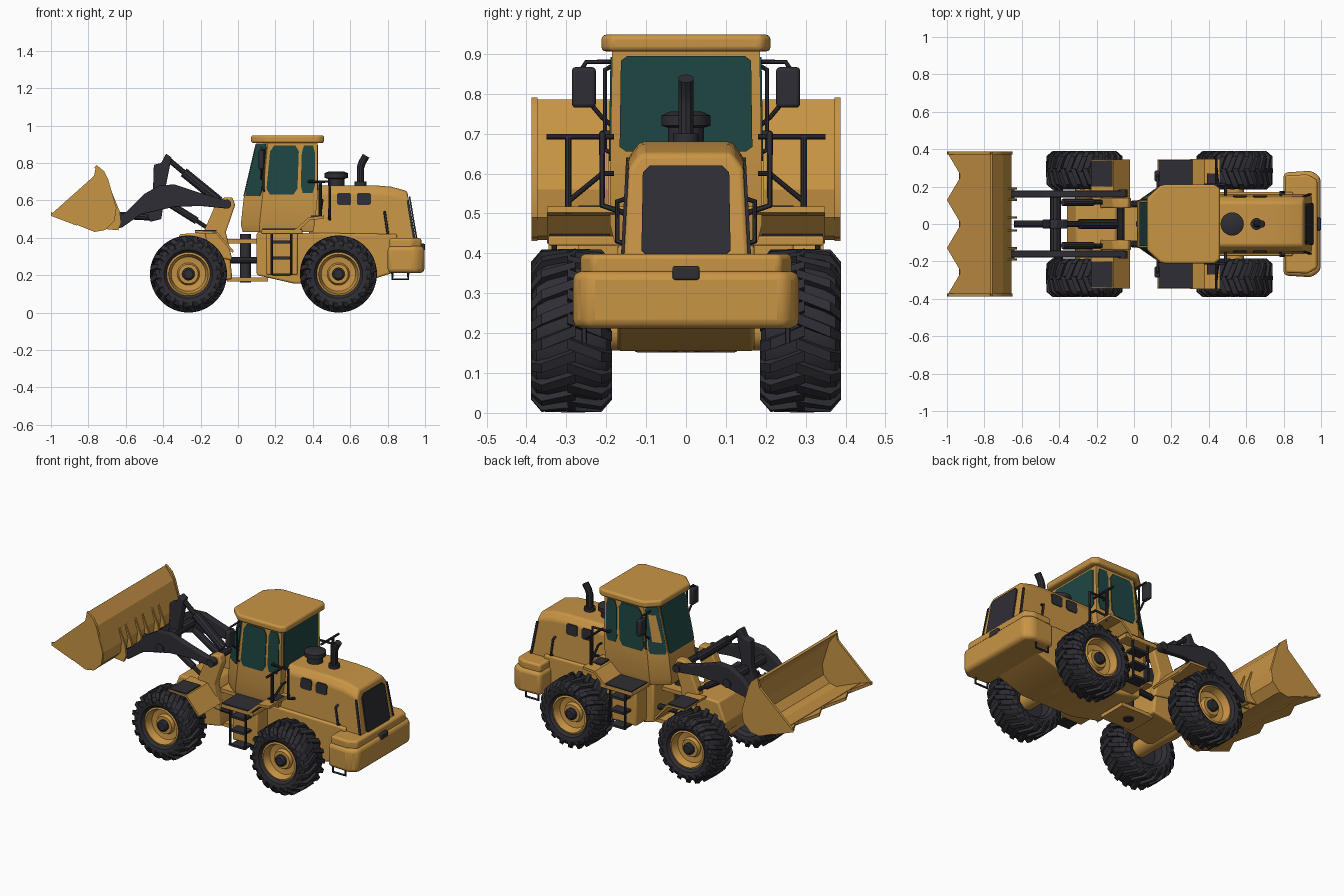
import bpy, bmesh, math
from mathutils import Vector as V

if "Cube" in bpy.data.objects:
    bpy.data.objects.remove(bpy.data.objects["Cube"])

def material(name, c):
    m = bpy.data.materials.new(name)
    m.diffuse_color = (*c, 1)
    m.use_nodes = True
    m.node_tree.nodes["Principled BSDF"].inputs["Base Color"].default_value = m.diffuse_color
    return m
YEL = material("yellow paint", (0.58, 0.30, 0.06))
DARK = material("dark rubber and steel", (0.027, 0.027, 0.035))
GLASS = material("teal glass", (0.013, 0.062, 0.056))

# ---------- helpers ----------
def loft(name, lofts, mat, bevel=0):
    bm = bmesh.new()
    for rings in lofts:
        vs = [[bm.verts.new(p) for p in r] for r in rings]
        n = len(vs[0])
        for a, b in zip(vs, vs[1:]):
            for i in range(n):
                bm.faces.new((a[i], a[(i + 1) % n], b[(i + 1) % n], b[i]))
        bm.faces.new(vs[0]); bm.faces.new(vs[-1])
    bmesh.ops.recalc_face_normals(bm, faces=bm.faces)
    me = bpy.data.meshes.new(name)
    bm.to_mesh(me); bm.free()
    me.materials.append(mat)
    o = bpy.data.objects.new(name, me)
    bpy.context.collection.objects.link(o)
    if bevel:
        b = o.modifiers.new("bevel", 'BEVEL')
        b.width, b.segments, b.limit_method = bevel, 3, 'ANGLE'
    return o

def prism(name, pts, lo, hi, mat, bevel=0, axis='y'):
    f = (lambda p, t: (p[0], t, p[1])) if axis == 'y' else (lambda p, t: (p[0], p[1], t))
    return loft(name, [[[f(p, t) for p in pts] for t in (lo, hi)]], mat, bevel)

def box(name, x, y, z, mat, bevel=0):
    return prism(name, [(x[0], z[0]), (x[1], z[0]), (x[1], z[1]), (x[0], z[1])], min(y), max(y), mat, bevel)

def strip(name, pts, t, lo, hi, mat):
    # sheet of thickness t following an xz path
    ps, off = [V(p) for p in pts], []
    for i, p in enumerate(ps):
        d = (ps[min(i + 1, len(ps) - 1)] - ps[max(i - 1, 0)]).normalized()
        off.append(p + V((-d.y, d.x)) * t)
    segs = []
    for i in range(len(ps) - 1):
        q = [ps[i], ps[i + 1], off[i + 1], off[i]]
        segs.append([[(p.x, y, p.y) for p in q] for y in (min(lo, hi), max(lo, hi))])
    return loft(name, segs, mat)

def lathe(name, prof, c, mat, axis='y', n=40):
    rings = []
    for t, r in prof:
        cs = [(r * math.cos(k * math.tau / n), r * math.sin(k * math.tau / n)) for k in range(n)]
        rings.append([(c[0] + a, c[1] + t, c[2] + b) if axis == 'y' else (c[0] + a, c[1] + b, c[2] + t) for a, b in cs])
    return loft(name, [rings], mat)

def tube(name, pts, r, mat=DARK):
    cu = bpy.data.curves.new(name, 'CURVE')
    cu.dimensions, cu.bevel_depth, cu.bevel_resolution, cu.use_fill_caps = '3D', r, 3, True
    sp = cu.splines.new('POLY')
    sp.points.add(len(pts) - 1)
    for q, p in zip(sp.points, pts):
        q.co = (*p, 1)
    o = bpy.data.objects.new(name, cu)
    bpy.context.collection.objects.link(o)
    bpy.ops.object.select_all(action='DESELECT')
    o.select_set(True)
    bpy.context.view_layer.objects.active = o
    bpy.ops.object.convert(target='MESH')
    o = bpy.context.view_layer.objects.active
    o.data.materials.clear()
    o.data.materials.append(mat)

def panel(name, quad, mat, u=(0, 1), v=(0, 1), cut=0.1):
    # thin plate with clipped corners lying on a quad
    a, b, c, d = [V(p) for p in quad]
    nrm = (b - a).cross(d - a).normalized() * 0.004
    k = cut
    uv = [(k, 0), (1 - k, 0), (1, k), (1, 1 - k), (1 - k, 1), (k, 1), (0, 1 - k), (0, k)]
    pts = []
    for s, t in uv:
        s, t = u[0] + (u[1] - u[0]) * s, v[0] + (v[1] - v[0]) * t
        pts.append(a.lerp(b, s).lerp(d.lerp(c, s), t))
    loft(name, [[[p - nrm for p in pts], [p + nrm for p in pts]]], mat)

# ---------- wheels ----------
for wx in (-0.265, 0.537):
    for s in (-1, 1):
        c = (wx, s * 0.287, 0.206)
        half = [(0.02, .108), (0.075, .112), (0.094, .13), (0.099, .155), (0.088, .178), (0.06, .19)]
        lathe("tyre", half + [(-t, r) for t, r in reversed(half)], c, DARK)
        lugs = []
        for i in range(20):
            for side in (-1, 1):
                a0 = (i + (0.5 if side > 0 else 0)) * math.tau / 20
                rings = []
                for t, da, ro, ri in ((-.01, 0, .206, .18), (.075, .17, .204, .175), (.102, .25, .172, .145)):
                    rings.append([(c[0] + r * math.cos(a0 - da + w), c[1] + side * t, c[2] + r * math.sin(a0 - da + w))
                                  for r, w in ((ri, -.085), (ro, -.065), (ro, .065), (ri, .085))])
                lugs.append(rings)
        loft("tyre_lugs", lugs, DARK)
        lathe("rim", [(s * t, r) for t, r in ((.0, .11), (.08, .116), (.084, .106), (.04, .092), (.035, .06), (.055, .052), (.055, .02))], c, YEL)
        lathe("hub", [(s * .03, .034), (s * .07, .034), (s * .078, .024)], c, DARK, n=16)
    lathe("axle", [(-.27, .05), (-.1, .05), (0, .055), (.1, .05), (.27, .05)], (wx, 0, .206), YEL, n=24)

# ---------- frames and articulation ----------
prism("rear_frame", [(.1, .43), (.1, .2), (.3, .155), (.65, .155), (.85, .22), (.85, .42)], -.172, .172, YEL, .01)
prism("front_frame", [(-.36, .3), (-.31, .42), (-.1, .43), (-.05, .36), (-.03, .18), (-.2, .15), (-.31, .2)], -.13, .13, YEL, .01)
for z in (.165, .37):
    box("hinge_plate", (-.06, .16), (-.09, .09), (z, z + .022), YEL)
lathe("hinge_pin", [(.16, .03), (.42, .03)], (.04, 0, 0), DARK, 'z', 20)
for s in (-1, 1):
    tube("steering_cylinder", [(-.08, s * .1, .28), (.14, s * .12, .28)], .018)
    prism("loader_tower", [(-.115, .59), (-.075, .615), (-.03, .615), (-.015, .575), (-.065, .43), (-.03, .28), (-.15, .3), (-.18, .44)],
          *sorted((s * .085, s * .14)), YEL, .008)
    strip("front_fender", [(-.23, .425), (-.115, .42), (-.03, .32)], .012, s * .13, s * .345, YEL)
    box("front_fender_mat", (-.23, -.115), (s * .2, s * .34), (.434, .441), DARK)

# ---------- hood ----------
def hood_ring(x, zt, k=0):
    half = [(.16, .36), (.145, zt - .04), (.115, zt)]
    pts = half + [(-y, z) for y, z in reversed(half)]
    return [(x + k * (.65 - z), y, z) for y, z in pts]
loft("hood", [[hood_ring(.38, .68), hood_ring(.73, .68), hood_ring(.82, .673, .06), hood_ring(.905, .65, .17)]], YEL, .012)
gx = lambda z: .912 + .17 * (.65 - z)
panel("rear_grille", [(gx(.39), -.112, .39), (gx(.39), .112, .39), (gx(.62), .108, .62), (gx(.62), -.108, .62)], DARK, cut=.08)
hw = lambda z: .161 - .0536 * (z - .36)
for s in (-1, 1):
    for x0, x1 in ((.53, .605), (.635, .71)):
        panel("hood_vent", [(x0, s * hw(.575), .575), (x1, s * hw(.575), .575), (x1, s * hw(.64), .64), (x0, s * hw(.64), .64)], DARK, cut=.12)
    panel("grille_side_strip", [(gx(.38) - .02, s * hw(.38), .38), (gx(.38) - .006, s * hw(.38), .38),
                                (gx(.6) - .006, s * .148, .6), (gx(.6) - .02, s * .148, .6)], DARK)
    tube("hood_handle", [(.785, s * .14, .54), (.785, s * .172, .53), (.8, s * .172, .43), (.8, s * .14, .42)], .007)
lathe("air_cleaner", [(0, .045), (.055, .045), (.06, .062), (.085, .062), (.095, .04)], (.525, 0, .66), DARK, 'z', 28)
tube("exhaust_pipe", [(.655, 0, .66), (.655, 0, .775), (.665, 0, .805), (.685, 0, .838)], .02)
lathe("exhaust_base", [(0, .032), (.04, .032)], (.655, 0, .66), DARK, 'z', 20)

# ---------- counterweight ----------
prism("counterweight", [(.8, -.275), (.95, -.285), (.997, -.25), (.997, .25), (.95, .285), (.8, .275)], .212, .355, YEL, .022, 'z')
prism("counterweight_top", [(.81, -.26), (.93, -.265), (.98, -.235), (.98, .235), (.93, .265), (.81, .26)], .345, .398, YEL, .012, 'z')
box("tow_hitch", (.97, 1.0), (-.034, .034), (.333, .368), DARK, .006)
for s in (-1, 1):
    tube("rear_step", [(.825, s * .255, .27), (.825, s * .255, .178), (.91, s * .255, .178), (.91, s * .255, .27)], .007)

# ---------- cab ----------
def cab_ring(z, xf, xb, w, wf, ch):
    half = [(xf, wf), (xf + ch, w), (xb, w)]
    return [(x, y, z) for x, y in half + [(x, -y) for x, y in reversed(half)]]
lo, hi = cab_ring(.61, .03, .425, .19, .125, .1), cab_ring(.91, .1, .425, .185, .125, .06)
loft("cab_body", [[cab_ring(.43, .025, .40, .18, .11, .09), cab_ring(.47, .015, .41, .19, .12, .1), lo, hi]], YEL)
panel("windscreen", (lo[0], lo[5], hi[5], hi[0]), GLASS, (.03, .97), (.03, .97), .04)
panel("rear_window", (lo[2], lo[3], hi[3], hi[2]), GLASS, (.06, .94), (.15, .95), .05)
for i, j in ((0, 1), (5, 4)):
    panel("corner_window", (lo[i], lo[j], hi[j], hi[i]), GLASS, (.04, .92), (.04, .97), .08)
for i, j in ((1, 2), (4, 3)):
    q = (lo[i], lo[j], hi[j], hi[i])
    panel("door_window", q, GLASS, (.06, .63), (.07, .94), .12)
    panel("side_window", q, GLASS, (.69, .95), (.1, .94), .15)
roof = [(.07, .14), (.14, .205), (.17, .212), (.43, .212), (.46, .19)]
prism("cab_roof", roof + [(x, -y) for x, y in reversed(roof)], .906, .948, YEL, .012, 'z')

for s in (-1, 1):
    # mirrors
    box("mirror", (.11, .14), (s * .226, s * .286), (.765, .867), DARK, .01)
    tube("mirror_arm", [(.125, s * .262, .86), (.125, s * .25, .88), (.125, s * .17, .88)], .006)
    tube("mirror_brace", [(.125, s * .235, .77), (.125, s * .21, .74), (.125, s * .18, .715)], .006)
    tube("cab_grab_bar", [(.14, s * .185, .87), (.135, s * .203, .86), (.135, s * .203, .66), (.14, s * .185, .65)], .006)
    # platform, fender and side tank
    box("platform", (.125, .345), (s * .15, s * .345), (.42, .443), YEL, .004)
    box("platform_mat", (.13, .34), (s * .19, s * .342), (.442, .449), DARK)
    strip("rear_fender", [(.31, .425), (.385, .495), (.46, .502)], .016, s * .15, s * .348, YEL)
    box("fender_mat", (.39, .45), (s * .19, s * .27), (.512, .52), DARK)
    box("side_tank", (.15, .32), (s * .16, s * .27), (.2, .43), YEL, .01)
    for z in (.195, .285, .37):
        box("ladder_step", (.185, .28), (s * .26, s * .335), (z, z + .014), DARK)
    for x in (.18, .285):
        tube("ladder_rail", [(x, s * .33, .43), (x, s * .335, .2)], .007)
    # handrails
    tube("rail_top", [(.44, s * .18, .692), (.44, s * .35, .692)], .007)
    tube("rail_post", [(.44, s * .295, .5), (.44, s * .295, .692)], .009)
    tube("rail_brace", [(.44, s * .295, .53), (.45, s * .21, .6), (.45, s * .18, .6)], .007)
    tube("rail_loop", [(.49, s * .15, .5), (.49, s * .21, .52), (.49, s * .21, .7), (.38, s * .21, .7), (.38, s * .185, .7)], .008)

# ---------- loader arms and linkage ----------
arm = [(-.67, .445), (-.62, .455), (-.52, .525), (-.41, .55), (-.34, .565), (-.2, .57), (-.05, .555), (-.04, .595), (-.1, .61),
       (-.22, .645), (-.34, .685), (-.42, .68), (-.5, .635), (-.6, .535), (-.68, .485)]
for s in (-1, 1):
    prism("lift_arm", arm, *sorted((s * .143, s * .178)), DARK, .005)
    tube("lift_cylinder", [(-.38, s * .115, .59), (-.22, s * .115, .49)], .02)
    tube("lift_cylinder_rod", [(-.25, s * .115, .51), (-.1, s * .115, .41)], .012)
    lathe("arm_pivot_cap", [(-.02, .024), (.02, .024)], (-.06, s * .165, .58), DARK, n=20)
    lathe("arm_middle_pin", [(-.02, .026), (.02, .026)], (-.405, s * .165, .58), DARK, n=20)
    lathe("bucket_pin", [(-.035, .022), (.035, .022)], (-.66, s * .16, .467), YEL, n=20)
tube("arm_cross_tube", [(-.42, -.16, .61), (-.42, .16, .61)], .03)
tube("tower_cross_tube", [(-.07, -.13, .585), (-.07, .13, .585)], .02)
prism("bell_crank", [(-.41, .8), (-.385, .85), (-.355, .83), (-.385, .68), (-.41, .5), (-.47, .485), (-.49, .53), (-.455, .64), (-.45, .79)], -.025, .025, DARK, .006)
tube("tilt_cylinder_rod", [(-.38, 0, .825), (-.2, 0, .675)], .015)
tube("tilt_cylinder", [(-.29, 0, .75), (-.1, 0, .595)], .027)
tube("bucket_link", [(-.455, 0, .51), (-.64, 0, .52)], .02)

# ---------- bucket ----------
shell = [(-.935, .501), (-.767, .433), (-.71, .443), (-.664, .49), (-.654, .56), (-.70, .71), (-.757, .785)]
strip("bucket_shell", shell, .014, -.38, .38, YEL)
side = [(-1, .525), (-.767, .431), (-.71, .441), (-.66, .49), (-.65, .56), (-.695, .715), (-.715, .755), (-.757, .79), (-.77, .73)]
for s in (-1, 1):
    prism("bucket_side", side, *sorted((s * .372, s * .387)), YEL)
zf = lambda x: .437 - .378 * (x + .767)
edge = [(-1 if i % 2 == 0 else -.925, -.385 + i * .77 / 6) for i in range(7)] + [(-.86, .385), (-.86, -.385)]
loft("bucket_teeth", [[[(x, y, zf(x) + d) for x, y in edge] for d in (-.008, .012)]], YEL)
for y in (-.19, -.13, -.035, .035, .13, .19):
    prism("bucket_bracket", [(-.705, .446), (-.64, .44), (-.625, .48), (-.632, .54), (-.675, .645), (-.66, .56), (-.67, .49)], y - .006, y + .006, YEL)

# smooth shading with sharp edges kept
bpy.ops.object.select_all(action='SELECT')
bpy.context.view_layer.objects.active = bpy.context.selected_objects[0]
bpy.ops.object.shade_smooth_by_angle(angle=math.radians(32))
